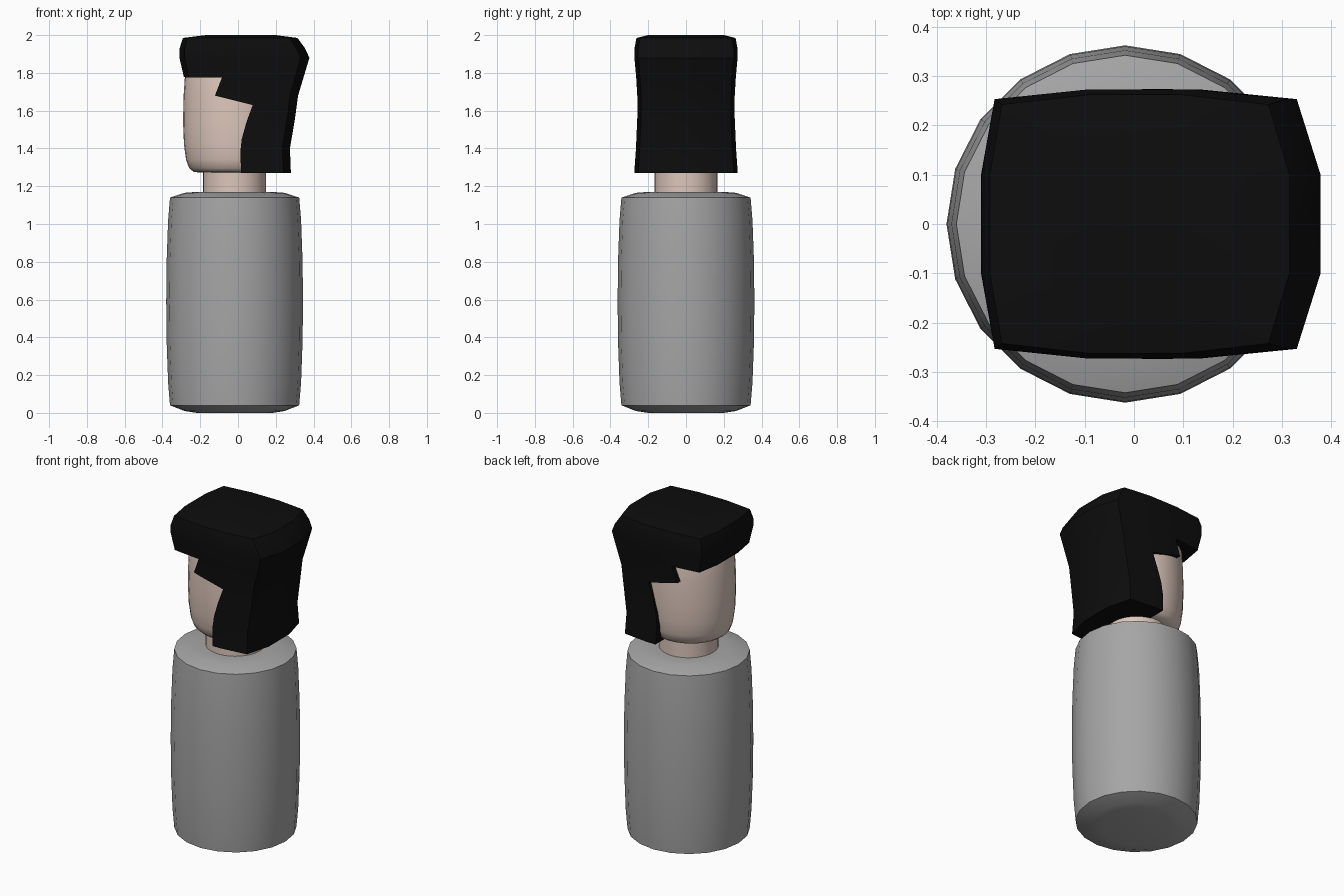
import bpy, bmesh, math

cube = bpy.data.objects.get("Cube")
if cube:
    bpy.data.objects.remove(cube, do_unlink=True)

CX = -0.018  # shared axis of torso, neck and head


def material(name, colour):
    mat = bpy.data.materials.new(name)
    mat.use_nodes = True
    mat.diffuse_color = (*colour, 1)
    bsdf = mat.node_tree.nodes["Principled BSDF"]
    bsdf.inputs["Base Color"].default_value = (*colour, 1)
    bsdf.inputs["Roughness"].default_value = 0.8
    return mat


GREY = material("grey", (0.38, 0.38, 0.38))
SKIN = material("skin", (0.72, 0.57, 0.50))
BLACK = material("black", (0.004, 0.004, 0.004))


def loft(name, rings, mat):
    """Skin a stack of equal-length point rings and cap both ends."""
    bm = bmesh.new()
    loops = [[bm.verts.new(p) for p in ring] for ring in rings]
    n = len(loops[0])
    for low, high in zip(loops, loops[1:]):
        for i in range(n):
            j = (i + 1) % n
            bm.faces.new((low[i], low[j], high[j], high[i]))
    bm.faces.new(loops[0][::-1])
    bm.faces.new(loops[-1])
    bmesh.ops.recalc_face_normals(bm, faces=bm.faces)
    mesh = bpy.data.meshes.new(name)
    bm.to_mesh(mesh)
    bm.free()
    mesh.materials.append(mat)
    obj = bpy.data.objects.new(name, mesh)
    bpy.context.collection.objects.link(obj)
    return obj


def select(obj):
    bpy.ops.object.select_all(action='DESELECT')
    obj.select_set(True)
    bpy.context.view_layer.objects.active = obj


def smooth(obj, degrees):
    select(obj)
    bpy.ops.object.shade_smooth_by_angle(angle=math.radians(degrees))


def turned(name, profile, sides, mat, depth=1.0):
    """Round part from (radius, z) pairs; depth squashes it along y."""
    rings = []
    for r, z in profile:
        angles = [2 * math.pi * i / sides for i in range(sides)]
        rings.append([(CX + r * math.cos(a), depth * r * math.sin(a), z) for a in angles])
    obj = loft(name, rings, mat)
    smooth(obj, 40)
    return obj


# Torso: barrel with softly domed ends
turned("torso", [(0.2, 0), (0.265, 0.01), (0.342, 0.04), (0.352, 0.16), (0.36, 0.38),
                 (0.362, 0.59), (0.36, 0.8), (0.352, 1.02), (0.342, 1.14),
                 (0.265, 1.165), (0.2, 1.17)], 20, GREY)

# Neck and head
turned("neck", [(0.167, 1.1), (0.167, 1.35)], 32, SKIN)
turned("head", [(0.17, 1.272), (0.215, 1.275), (0.24, 1.295), (0.257, 1.34), (0.268, 1.42),
                (0.273, 1.54), (0.27, 1.68), (0.262, 1.8), (0.24, 1.9)], 32, SKIN, 0.92)


# Hair: boxy block with bowed sides, one ring per height
def hair_ring(z, back, front, half):
    xs = [front + (back - front) * t for t in (0.04, 0.33, 0.64, 0.93)]
    edge = half - 0.02
    near = [(xs[0], -edge), (xs[1], -half), (xs[2], -half), (xs[3], -edge), (back, -0.1)]
    far = [(x, -y) for x, y in near[::-1]]
    ring = near + far + [(front, 0.1), (front, -0.1)]
    return [(x, y, z) for x, y in ring]


hair = loft("hair", [hair_ring(*r) for r in (
    (1.27, 0.28, -0.3, 0.274), (1.4, 0.275, -0.3, 0.265), (1.56, 0.302, -0.3, 0.258),
    (1.68, 0.318, -0.3, 0.258), (1.78, 0.348, -0.287, 0.264), (1.88, 0.378, -0.31, 0.273),
    (1.93, 0.355, -0.309, 0.273), (1.985, 0.315, -0.292, 0.262), (2.0, 0.2, -0.17, 0.2))], BLACK)

# Stepped face opening, cut straight through the hair block
opening = [(-0.6, 1.78), (-0.085, 1.775), (-0.122, 1.68), (0.078, 1.63), (0.045, 1.54),
           (0.02, 1.45), (0.012, 1.38), (0.02, 1.2), (-0.6, 1.2)]
cutter = loft("opening_cutter", [[(x, y, z) for x, z in opening] for y in (-0.5, 0.5)], BLACK)
cutter.hide_render = True
select(hair)
cut = hair.modifiers.new("face_opening", 'BOOLEAN')
cut.operation = 'DIFFERENCE'
cut.solver = 'EXACT'
cut.object = cutter
bpy.ops.object.modifier_apply(modifier=cut.name)
bpy.data.objects.remove(cutter, do_unlink=True)
smooth(hair, 30)
